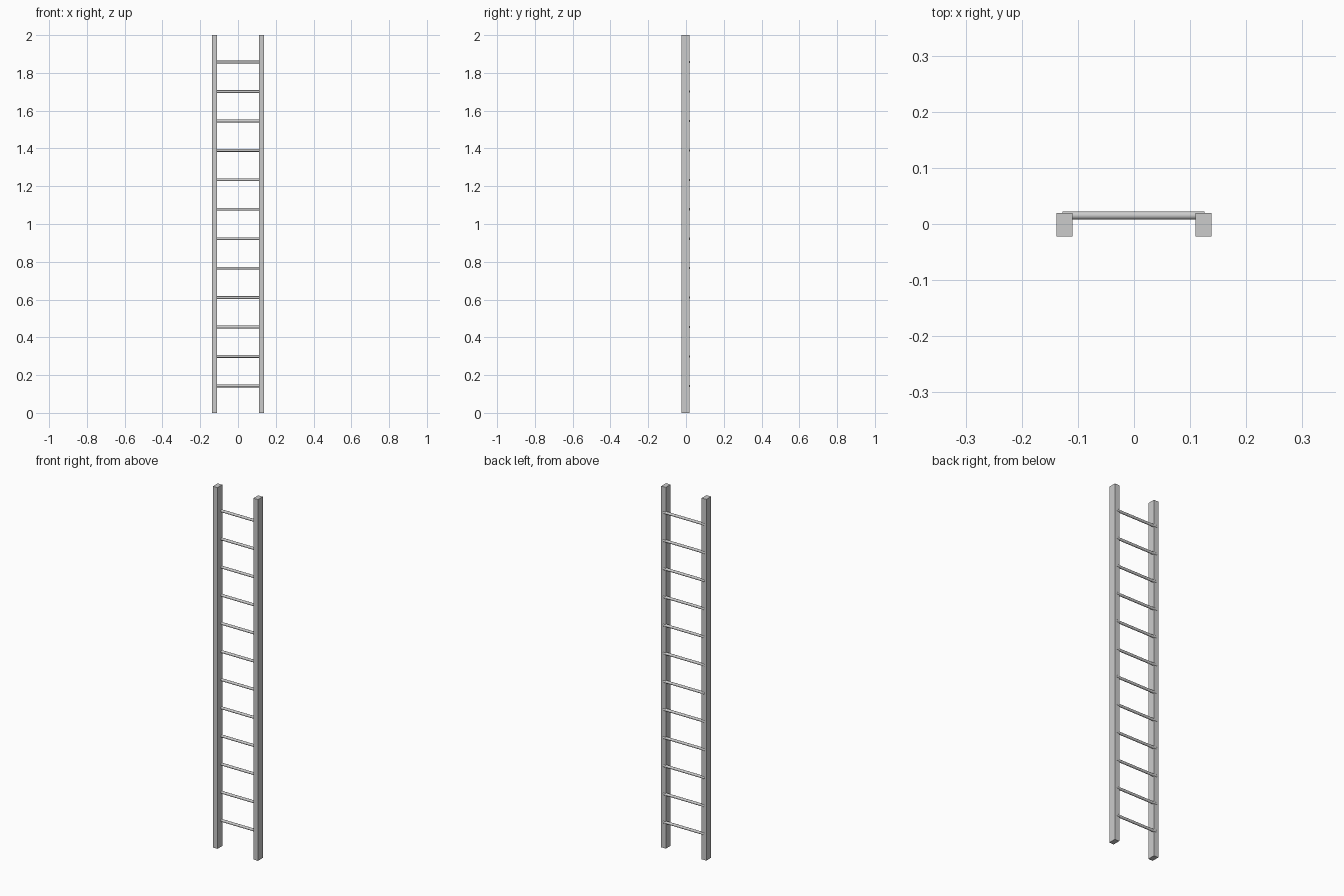
import bpy, math

if "Cube" in bpy.data.objects:
    bpy.data.objects.remove(bpy.data.objects["Cube"])

RUNGS = 12
Z_LOW, Z_HIGH = 0.143, 1.857
RUNG_R = 0.0073


def rail(name, x):
    bpy.ops.mesh.primitive_cube_add(size=1, location=(x, -0.0015, 1.0))
    ob = bpy.context.object
    ob.name = name
    ob.scale = (0.028, 0.042, 2.0)
    bpy.ops.object.transform_apply(location=False, rotation=False, scale=True)


def rung(name, z):
    bpy.ops.mesh.primitive_cylinder_add(
        vertices=24, radius=RUNG_R, depth=0.253,
        location=(-0.001, 0.0225 - RUNG_R, z), rotation=(0, math.pi / 2, 0))
    bpy.context.object.name = name
    bpy.ops.object.shade_smooth_by_angle(angle=math.radians(40))


# Side rails
rail("left_rail", -0.124)
rail("right_rail", 0.124)

# Evenly spaced round rungs, set into the back of the rails
for i in range(RUNGS):
    rung(f"rung_{i + 1}", Z_LOW + (Z_HIGH - Z_LOW) * i / (RUNGS - 1))
